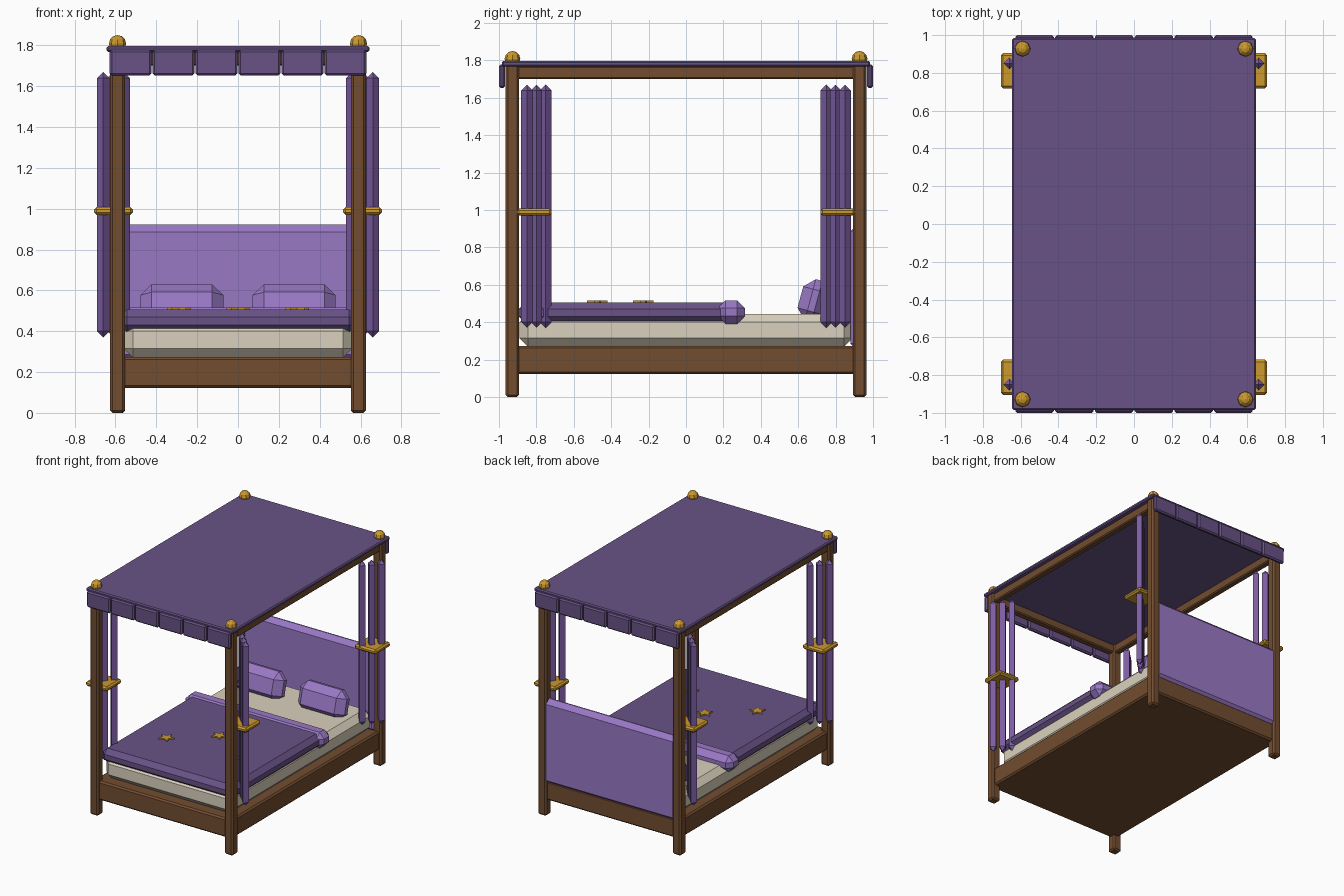
import bpy, bmesh, math
from mathutils import Matrix

if "Cube" in bpy.data.objects:
    bpy.data.objects.remove(bpy.data.objects["Cube"])


def material(name, rgb):
    m = bpy.data.materials.new(name)
    m.diffuse_color = (*rgb, 1)
    m.use_nodes = True
    m.node_tree.nodes["Principled BSDF"].inputs["Base Color"].default_value = m.diffuse_color
    return m


WOOD = material("wood", (0.17, 0.075, 0.03))
DARK = material("dark_purple", (0.14, 0.085, 0.24))
MID = material("mid_purple", (0.20, 0.11, 0.36))
LIGHT = material("light_purple", (0.32, 0.19, 0.56))
CREAM = material("cream", (0.70, 0.64, 0.51))
GOLD = material("gold", (0.60, 0.32, 0.03))


def finish(bm, name, mat, loc=(0, 0, 0), rot_x=0.0):
    bmesh.ops.recalc_face_normals(bm, faces=bm.faces)
    me = bpy.data.meshes.new(name)
    bm.to_mesh(me)
    bm.free()
    me.materials.append(mat)
    ob = bpy.data.objects.new(name, me)
    ob.location = loc
    ob.rotation_euler.x = rot_x
    bpy.context.collection.objects.link(ob)
    return ob


def box(name, mat, x, y, z, bevel=0.008, rot_x=0.0):
    """Chamfered box from (min, max) ranges."""
    size = [r[1] - r[0] for r in (x, y, z)]
    loc = [(r[1] + r[0]) / 2 for r in (x, y, z)]
    bm = bmesh.new()
    bmesh.ops.create_cube(bm, size=1, matrix=Matrix.Diagonal((*size, 1)))
    bmesh.ops.bevel(bm, geom=bm.edges[:], offset=bevel, segments=1, affect='EDGES')
    return finish(bm, name, mat, loc, rot_x)


def around(c, half):
    return (c - half, c + half)


def strand(name, x, y, z0, z1, r):
    """Curtain fold: diamond prism with pointed ends."""
    bm = bmesh.new()
    rings = []
    for z in (z0 + r, z1 - r):
        rings.append([bm.verts.new((x + r * dx, y + r * dy, z))
                      for dx, dy in ((1, 0), (0, 1), (-1, 0), (0, -1))])
    tips = [bm.verts.new((x, y, z)) for z in (z0, z1)]
    for i in range(4):
        j = (i + 1) % 4
        bm.faces.new((rings[0][i], rings[0][j], rings[1][j], rings[1][i]))
        for ring, tip in zip(rings, tips):
            bm.faces.new((ring[i], ring[j], tip))
    finish(bm, name, MID)


def star(name, x, y, z, r, h):
    bm = bmesh.new()
    pts = []
    for i in range(10):
        a = math.pi / 2 + i * math.pi / 5
        rad = r if i % 2 == 0 else r * 0.48
        pts.append(bm.verts.new((rad * math.cos(a), rad * math.sin(a), 0)))
    f = bm.faces.new(pts)
    ext = bmesh.ops.extrude_face_region(bm, geom=[f])
    verts = [v for v in ext["geom"] if isinstance(v, bmesh.types.BMVert)]
    bmesh.ops.translate(bm, verts=verts, vec=(0, 0, h))
    finish(bm, name, GOLD, (x, y, z))


# Corners: post, finial, gathered curtain and its tie
for sx in (-1, 1):
    for sy in (-1, 1):
        tag = ("left" if sx < 0 else "right") + ("_front" if sy < 0 else "_back")
        box("post_" + tag, WOOD, around(sx * 0.59, 0.037), around(sy * 0.928, 0.036),
            (0, 1.78), 0.012)
        bm = bmesh.new()
        bmesh.ops.create_uvsphere(bm, u_segments=8, v_segments=6, radius=0.042)
        finish(bm, "finial_" + tag, GOLD, (sx * 0.59, sy * 0.928, 1.808))
        for i in range(3):
            strand(f"curtain_{tag}_{i}", sx * (0.56 + 0.05 * i), sy * (0.75 + 0.05 * i),
                   0.37, 1.67, 0.031)
        box("curtain_tie_" + tag, GOLD, around(sx * 0.61, 0.095), around(sy * 0.811, 0.093),
            (0.97, 1.008), 0.012)

# Canopy roof, its rails and end valances
box("canopy", DARK, (-0.645, 0.645), (-0.985, 0.985), (1.768, 1.796))
for s, side in ((-1, "left"), (1, "right")):
    box("canopy_side_rail_" + side, WOOD, around(s * 0.59, 0.026), (-0.92, 0.92), (1.70, 1.77))
for s, end in ((-1, "front"), (1, "back")):
    box("canopy_end_rail_" + end, WOOD, (-0.58, 0.58), around(s * 0.928, 0.026), (1.70, 1.77))
    for i in range(6):
        box(f"valance_{end}_{i}", DARK, around((i - 2.5) * 0.2105, 0.102),
            around(s * 0.984, 0.016), (1.652, 1.778), 0.01)

# Bed base, mattress and headboard
box("bed_frame", WOOD, (-0.605, 0.605), (-0.945, 0.945), (0.122, 0.273), 0.012)
box("mattress", CREAM, (-0.56, 0.56), (-0.89, 0.89), (0.27, 0.445), 0.045)
box("headboard", LIGHT, (-0.59, 0.59), (0.88, 0.96), (0.25, 0.922), 0.035)

# Bedding
box("blanket", DARK, (-0.58, 0.58), (-0.895, 0.26), (0.395, 0.506), 0.036)
box("blanket_fold", LIGHT, (-0.607, 0.607), (0.17, 0.315), (0.39, 0.517), 0.042)
for s, side in ((-1, "left"), (1, "right")):
    box("pillow_" + side, LIGHT, around(s * 0.275, 0.203), around(0.682, 0.073),
        around(0.515, 0.114), 0.055, math.radians(-15))

# Star ornaments
for i, (x, y) in enumerate(((-0.29, -0.48), (0, -0.235), (0.29, -0.48))):
    star(f"star_{i}", x, y, 0.503, 0.06, 0.013)
